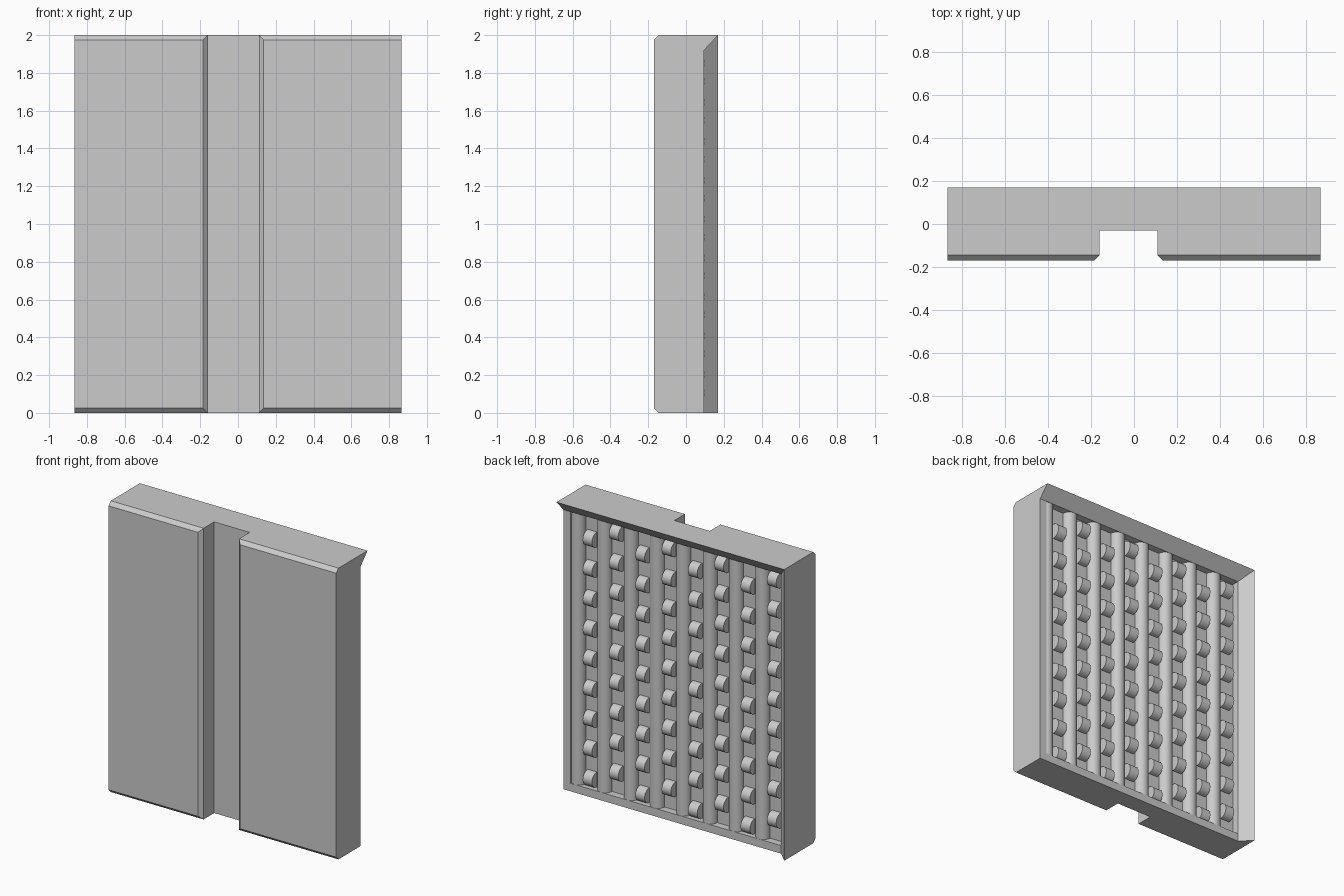
import bpy
import bmesh
from math import pi
from mathutils import Matrix, Vector

if "Cube" in bpy.data.objects:
    bpy.data.objects.remove(bpy.data.objects["Cube"])

grey = bpy.data.materials.new("plain_grey")
grey.use_nodes = True
grey.diffuse_color = (0.6, 0.6, 0.6, 1)
grey.node_tree.nodes["Principled BSDF"].inputs["Base Color"].default_value = (0.6, 0.6, 0.6, 1)

HALF_W, HEIGHT = 0.865, 2.0
FRONT, SLOT_FLOOR, CAVITY_FLOOR, RIM, BACK = -0.17, -0.03, 0.045, 0.095, 0.17
CHAMFER = 0.025
CAV_X0, CAV_X1, CAV_Z0, CAV_Z1 = -0.79, 0.81, 0.055, 1.92


def finish(name, bm):
    bmesh.ops.recalc_face_normals(bm, faces=bm.faces[:])
    mesh = bpy.data.meshes.new(name)
    bm.to_mesh(mesh)
    bm.free()
    mesh.materials.append(grey)
    obj = bpy.data.objects.new(name, mesh)
    bpy.context.collection.objects.link(obj)
    return obj


def rect_loft(name, rings, cap_last=True):
    """Skin rectangles (y, x0, x1, z0, z1), capping the first and optionally the last."""
    bm = bmesh.new()
    loops = [[bm.verts.new(p) for p in ((x0, y, z0), (x1, y, z0), (x1, y, z1), (x0, y, z1))]
             for y, x0, x1, z0, z1 in rings]
    for a, b in zip(loops, loops[1:]):
        for i in range(4):
            j = (i + 1) % 4
            bm.faces.new((a[i], a[j], b[j], b[i]))
    bm.faces.new(loops[0])
    if cap_last:
        bm.faces.new(loops[-1])
    return finish(name, bm)


def prism(name, profile, along):
    """Extrude a flat profile of 3D points along a vector."""
    bm = bmesh.new()
    face = bm.faces.new([bm.verts.new(p) for p in profile])
    grown = bmesh.ops.extrude_face_region(bm, geom=[face], use_keep_orig=True)["geom"]
    verts = [g for g in grown if isinstance(g, bmesh.types.BMVert)]
    bmesh.ops.translate(bm, verts=verts, vec=Vector(along))
    return finish(name, bm)


def cylinder(bm, centre, radius, length, rotation):
    bmesh.ops.create_cone(bm, cap_ends=True, segments=24, radius1=radius, radius2=radius,
                          depth=length, matrix=Matrix.Translation(centre) @ rotation)


def shade(obj):
    bpy.ops.object.select_all(action="DESELECT")
    obj.select_set(True)
    bpy.context.view_layer.objects.active = obj
    bpy.ops.object.shade_smooth_by_angle()


# Core panel: slot floor in front, shallow framed cavity behind
outer = (-HALF_W, HALF_W, 0, HEIGHT)
inner = (CAV_X0, CAV_X1, CAV_Z0, CAV_Z1)
rect_loft("core_panel", [(SLOT_FLOOR, *outer), (RIM, *outer), (RIM, *inner), (CAVITY_FLOOR, *inner)])

# Front slabs on both sides of the slot, chamfered at top, bottom and slot edge
for name, x0, x1, c0, c1 in (("right_front_slab", -HALF_W, -0.16, 0, CHAMFER),
                             ("left_front_slab", 0.11, HALF_W, CHAMFER, 0)):
    rect_loft(name, [(FRONT, x0 + c0, x1 - c1, CHAMFER, HEIGHT - CHAMFER),
                     (FRONT + CHAMFER, x0, x1, 0, HEIGHT),
                     (SLOT_FLOOR, x0, x1, 0, HEIGHT)], cap_last=False)

# Bevelled lips along the top and one side of the back
prism("top_lip", [(-HALF_W, RIM, CAV_Z1), (-HALF_W, RIM, HEIGHT), (-HALF_W, BACK, HEIGHT)],
      (2 * HALF_W, 0, 0))
prism("side_lip", [(CAV_X0, RIM, 0), (-HALF_W, RIM, 0), (-HALF_W, BACK, 0)],
      (0, 0, HEIGHT))

# Upright half-round ribs and staggered half-round pegs between them
PITCH = 0.2
ribs, pegs = bmesh.new(), bmesh.new()
for col in range(8):
    x = 0.78 - col * PITCH
    cylinder(ribs, (x, CAVITY_FLOOR, (CAV_Z0 + CAV_Z1) / 2), 0.05, CAV_Z1 - CAV_Z0, Matrix())
    top = 1.85 if col % 2 else 1.755
    for row in range(9):
        cylinder(pegs, (x - PITCH / 2, CAVITY_FLOOR + 0.003, top - row * 0.206), 0.052, 0.07,
                 Matrix.Rotation(pi / 2, 4, "Y"))
shade(finish("back_ribs", ribs))
shade(finish("back_pegs", pegs))
